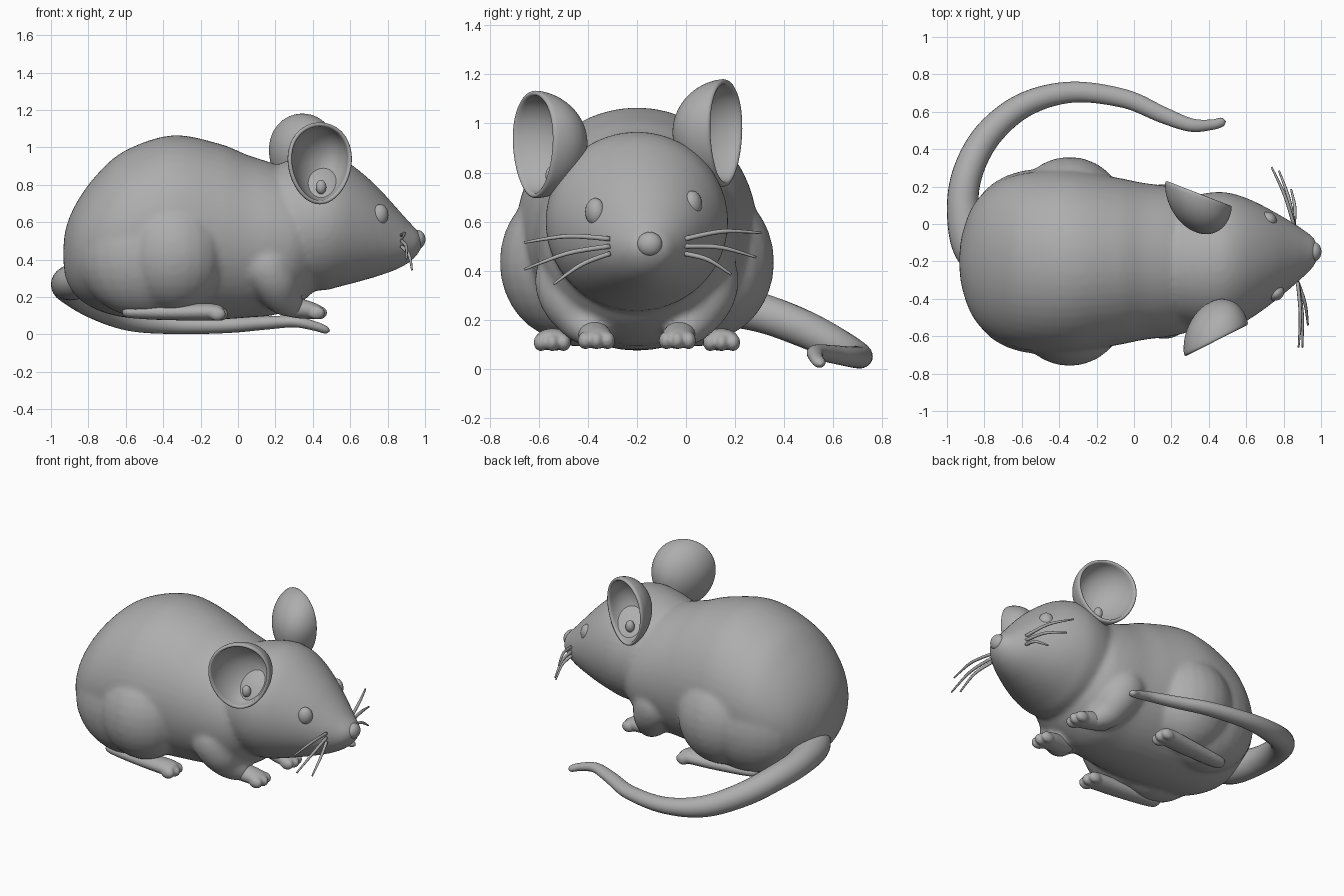
import bpy, bmesh, math
from mathutils import Vector, Matrix

if "Cube" in bpy.data.objects:
    bpy.data.objects.remove(bpy.data.objects["Cube"])

GREY = (0.42, 0.42, 0.42, 1)
mat = bpy.data.materials.new("plain grey")
mat.use_nodes = True
mat.diffuse_color = GREY
mat.node_tree.nodes["Principled BSDF"].inputs["Base Color"].default_value = GREY

MID = -0.2  # y of the body's middle plane


def finish(bm, name):
    """Turn a bmesh into a smooth grey object."""
    bmesh.ops.recalc_face_normals(bm, faces=bm.faces)
    me = bpy.data.meshes.new(name)
    bm.to_mesh(me)
    bm.free()
    me.materials.append(mat)
    me.shade_smooth()
    ob = bpy.data.objects.new(name, me)
    bpy.context.collection.objects.link(ob)
    return ob


def blend(ob, voxel, passes):
    """Melt overlapping pieces into one soft skin."""
    remesh = ob.modifiers.new("blend", "REMESH")
    remesh.mode = "VOXEL"
    remesh.voxel_size = voxel
    remesh.use_smooth_shade = True
    soften = ob.modifiers.new("soften", "SMOOTH")
    soften.factor = .5
    soften.iterations = passes


def spline(rows, steps):
    """Catmull-Rom interpolation through tuples of any length."""
    out = []
    for i in range(len(rows) - 1):
        a, b, c, d = (rows[max(0, min(len(rows) - 1, i + k))] for k in (-1, 0, 1, 2))
        for s in range(steps):
            t = s / steps
            out.append([q + t / 2 * (r - p + t * (2 * p - 5 * q + 4 * r - u + t * (3 * (q - r) + u - p)))
                        for p, q, r, u in zip(a, b, c, d)])
    return out + [list(rows[-1])]


def loft(bm, rows, steps=6, sides=24, upright=False):
    """Skin rings given as x, y, z, side radius, vertical radius."""
    path = spline(rows, steps)
    rings = []
    for i, (x, y, z, rs, rv) in enumerate(path):
        tangent = Vector(path[min(i + 1, len(path) - 1)][:3]) - Vector(path[max(i - 1, 0)][:3])
        if upright:
            tangent = Vector((1, 0, 0))
        side = Vector((0, 0, 1)).cross(tangent).normalized()
        up = tangent.cross(side).normalized()
        ring = []
        for k in range(sides):
            a = math.tau * k / sides
            ring.append(bm.verts.new(Vector((x, y, z)) + side * max(rs, .001) * math.cos(a)
                                     + up * max(rv, .001) * math.sin(a)))
        rings.append(ring)
    for r, s in zip(rings, rings[1:]):
        for k in range(sides):
            n = (k + 1) % sides
            bm.faces.new((r[k], r[n], s[n], s[k]))
    bm.faces.new(rings[0][::-1])
    bm.faces.new(rings[-1])


def ball(bm, centre, size, turn=0):
    m = Matrix.Translation(centre) @ Matrix.Rotation(turn, 4, "Z") @ Matrix.Diagonal((*size, 1))
    bmesh.ops.create_uvsphere(bm, u_segments=24, v_segments=16, radius=1, matrix=m)


def body_rows(table):
    """x, middle y, half width, top, bottom -> loft rows."""
    return [(x, y, (t + b) / 2, w, (t - b) / 2) for x, y, w, t, b in table]


# Torso, head, thighs and forelegs blended into one skin
bm = bmesh.new()
loft(bm, body_rows([
    (-.935, MID, .01, .44, .42), (-.92, MID, .14, .57, .3), (-.86, MID, .3, .71, .2),
    (-.75, MID, .41, .86, .13), (-.6, MID, .47, .985, .09), (-.35, MID, .49, 1.065, .075),
    (-.1, MID, .45, 1.02, .08), (.05, MID, .42, .96, .09), (.2, MID, .4, .91, .105),
    (.32, MID, .365, .85, .16), (.41, MID, .28, .76, .24), (.46, MID, .15, .65, .36)]),
    sides=48, upright=True)
loft(bm, body_rows([
    (.1, -.21, .18, .8, .45), (.2, -.21, .3, .9, .33), (.32, -.205, .355, .945, .25),
    (.45, -.2, .372, .967, .235), (.55, -.195, .352, .942, .257), (.65, -.185, .303, .875, .283),
    (.75, -.175, .24, .785, .312), (.85, -.163, .17, .675, .348), (.92, -.155, .115, .597, .388),
    (.96, -.15, .078, .557, .428), (.985, -.15, .03, .52, .47)]), sides=48, upright=True)
for s in (-1, 1):
    ball(bm, (-.345, MID + s * .285, .435), (.29, .275, .315))
    ball(bm, (-.5, MID + s * .235, .42), (.36, .26, .33))
    loft(bm, [(.08, MID + s * .27, .5, .06, .08), (.14, MID + s * .28, .4, .13, .14),
              (.19, MID + s * .27, .3, .13, .13), (.24, MID + s * .22, .2, .1, .1),
              (.31, MID + s * .18, .145, .065, .06), (.36, MID + s * .17, .125, .03, .03)])
skin = finish(bm, "body")
blend(skin, .016, 9)

# Feet: a flattened sole with shallow toes
for side, s in (("right", -1), ("left", 1)):
    for name, path, y0, y1 in (
            ("fore", ((.2, .17, .06, .05), (.3, .145, .064, .055), (.39, .128, .068, .046)), .19, .165),
            ("hind", ((-.58, .12, .045, .032), (-.35, .118, .062, .042), (-.14, .12, .07, .045)), .31, .345)):
        bm = bmesh.new()
        xs = [p[0] for p in path]
        rows = [(x, MID + s * (y0 + (y1 - y0) * (x - xs[0]) / (xs[2] - xs[0])), z, w, h)
                for x, z, w, h in path]
        x, y, z, w, h = rows[-1]
        loft(bm, [(xs[0] - .04, rows[0][1], rows[0][2], .005, .005)] + rows
             + [(x + .05, y, z - .012, w * .85, h * .7), (x + .07, y, z - .02, .005, .005)])
        for k in (-1, 0, 1):
            ball(bm, (x + .042 - .012 * abs(k), y + k * .046, z - .012), (.045, .03, .036))
        blend(finish(bm, f"{side}_{name}_foot"), .008, 3)

# Ears: deep cups with a thick rim, bulging towards the front of the head
for side, s, centre, facing in (("right", -1, (.44, -.625, .915), (.45, -.89, .03)),
                                ("left", 1, (.345, .165, .962), (.36, .93, .03))):
    bm = bmesh.new()
    out = Vector(facing).normalized()
    along = Vector((0, 0, 1)).cross(out).normalized() * s
    front = -along
    up = Vector((0, 0, 1))
    rings, n = [], 40
    for i in range(1, 15):
        a = math.pi / 2 * i / 14
        ring = []
        for k in range(n):
            t = math.tau * k / n
            w = .18 * (1 + .12 * math.sin(t))
            ring.append(bm.verts.new(Vector(centre) + math.sin(a) * (along * w * math.cos(t)
                        + up * .21 * math.sin(t)) + math.cos(a) * (front * .06 - out * .19)))
        rings.append(ring)
    bm.faces.new(rings[0])
    for r, q in zip(rings, rings[1:]):
        for k in range(n):
            bm.faces.new((r[k], r[(k + 1) % n], q[(k + 1) % n], q[k]))
    ear = finish(bm, f"{side}_ear")
    wall = ear.modifiers.new("wall", "SOLIDIFY")
    wall.thickness = .022
    wall.offset = 0
    ear.modifiers.new("round", "SUBSURF").levels = 1
    # Small lobe at the bottom of the opening
    bm = bmesh.new()
    ball(bm, Vector(centre) - up * .125 + front * .04 - out * .07, (.028, .028, .038))
    finish(bm, f"{side}_ear_lobe")

# Eyes and nose
for name, centre, size, turn in (("right_eye", (.76, -.37, .64), (.046, .038, .056), .6),
                                 ("left_eye", (.72, .025, .67), (.046, .038, .056), -.6),
                                 ("nose", (.962, -.148, .508), (.04, .052, .05), 0)):
    bm = bmesh.new()
    ball(bm, centre, size, turn)
    finish(bm, name)

# Whiskers
for side, root, tips in (
        ("right", (.875, -.31), ((.88, -.66, .515), (.9, -.66, .405), (.93, -.54, .345))),
        ("left", (.855, -.005), ((.735, .305, .555), (.775, .285, .455), (.84, .185, .385)))):
    for i, tip in enumerate(tips):
        bm = bmesh.new()
        start = Vector((*root, .53 - .03 * i))
        middle = start.lerp(Vector(tip), .5) + Vector((.012, 0, .018))
        loft(bm, [(*start, .01, .01), (*middle, .009, .009), (*tip, .005, .005)], sides=8)
        finish(bm, f"{side}_whisker_{i + 1}")

# Tail sweeping round the model's left
bm = bmesh.new()
loft(bm, [(-.78, -.28, .32, .06, .06), (-.87, -.12, .285, .1, .095), (-.915, .1, .265, .085, .085),
          (-.88, .3, .23, .08, .08), (-.77, .49, .16, .075, .075), (-.58, .64, .085, .066, .066),
          (-.33, .705, .052, .056, .05), (-.05, .67, .05, .05, .042), (.15, .585, .062, .044, .036),
          (.3, .53, .068, .036, .03), (.41, .53, .045, .028, .025), (.47, .545, .024, .024, .02),
          (.49, .55, .018, .003, .003)], steps=8)
finish(bm, "tail")
